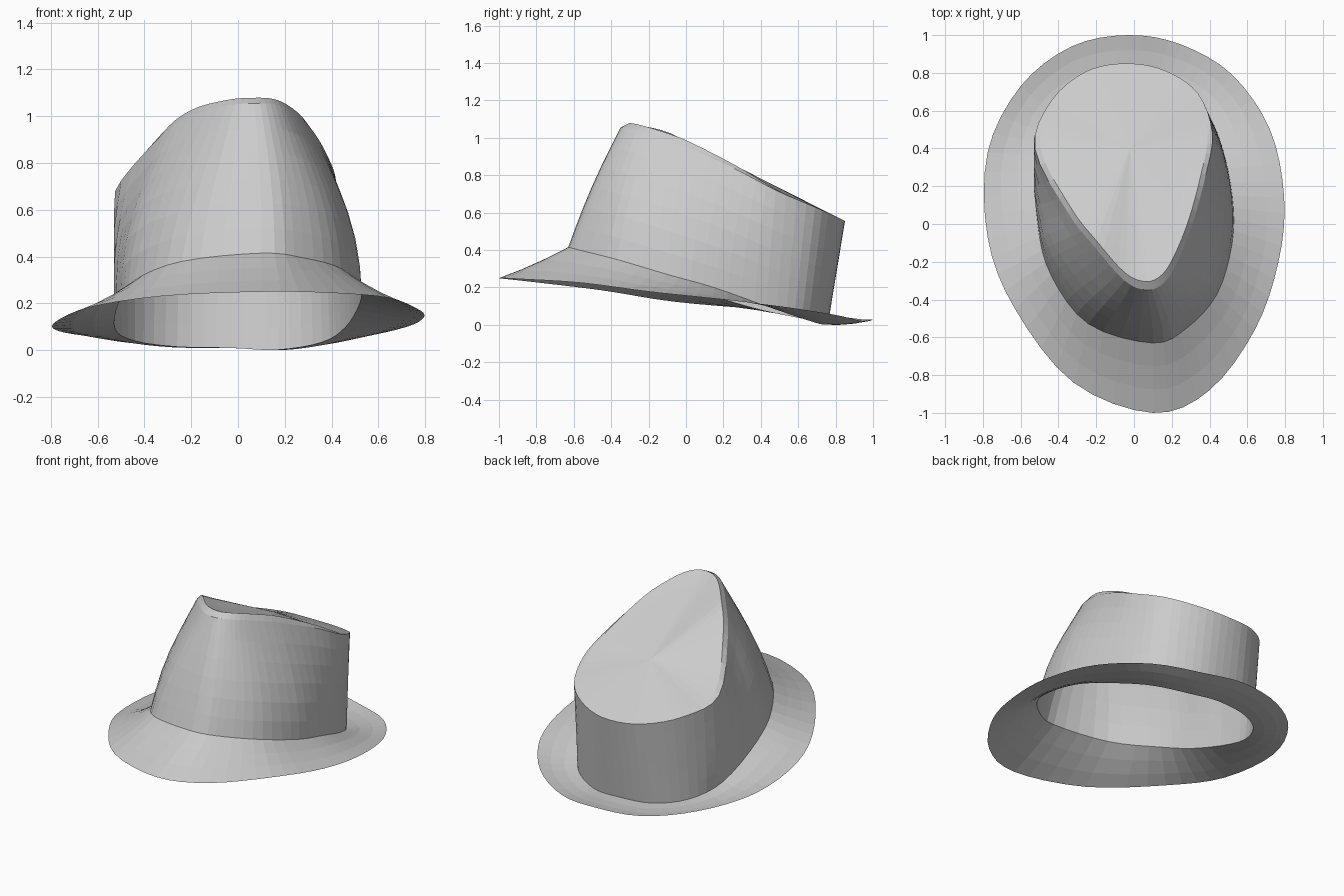
import bpy, math
from mathutils import Vector as V

if "Cube" in bpy.data.objects:
    bpy.data.objects.remove(bpy.data.objects["Cube"])

# Guide loops, counter-clockwise from the front, matched station by station
BRIM = [(.1, -1, .25), (.4, -.88, .245), (.64, -.56, .225), (.765, -.2, .178), (.795, .14, .142),
        (.72, .5, .1), (.52, .79, .055), (.25, .95, .02), (-.03, 1, .03), (-.33, .94, .03),
        (-.6, .73, .055), (-.775, .38, .085), (-.775, -.07, .125), (-.63, -.45, .185), (-.32, -.84, .232)]
BASE = [(.1, -.63, .415), (.28, -.55, .395), (.44, -.37, .35), (.52, -.1, .27), (.52, .15, .2),
        (.46, .43, .1), (.36, .62, .035), (.17, .73, .002), (-.03, .76, .01), (-.26, .725, .015),
        (-.44, .59, .04), (-.525, .36, .09), (-.51, 0, .2), (-.44, -.27, .3), (-.24, -.53, .38)]
RIM = [(.07, -.35, 1.055), (.16, -.31, 1.05), (.23, -.2, 1.02), (.31, 0, .95), (.38, .26, .835),
       (.415, .48, .72), (.34, .69, .63), (.17, .81, .575), (-.03, .85, .555), (-.25, .81, .57),
       (-.44, .65, .61), (-.525, .4, .68), (-.35, .06, .895), (-.21, -.12, 1.0), (-.05, -.3, 1.045)]
CAP_CENTRE = V((-.02, .4, .782))


def smooth_loop(pts, sub=4):
    """Closed Catmull-Rom curve through the guide points."""
    out, n = [], len(pts)
    for i in range(n):
        a, b, c, d = (V(pts[(i + k) % n]) for k in (-1, 0, 1, 2))
        for j in range(sub):
            t = j / sub
            out.append(.5 * (2 * b + (c - a) * t + (2 * a - 5 * b + 4 * c - d) * t * t
                             + (3 * b - a - 3 * c + d) * t ** 3))
    return out


def loft(name, rings, tip=None):
    n = len(rings[0])
    verts = [v for r in rings for v in r]
    faces = [(k * n + i, k * n + (i + 1) % n, (k + 1) * n + (i + 1) % n, (k + 1) * n + i)
             for k in range(len(rings) - 1) for i in range(n)]
    if tip is not None:
        last = (len(rings) - 1) * n
        faces += [(last + i, last + (i + 1) % n, len(verts)) for i in range(n)]
        verts.append(tip)
    mesh = bpy.data.meshes.new(name)
    mesh.from_pydata(verts, [], faces)
    obj = bpy.data.objects.new(name, mesh)
    bpy.context.collection.objects.link(obj)


def front_weight(v):
    return max(0, min(1, (.55 - v.y) / .6))


def wall_ring(s):
    """Ring up the crown wall, bulging a little toward the front and sides."""
    ring = []
    for a, b in zip(base, rim):
        p = a.lerp(b, s)
        bulge = front_weight(p) * math.sin(math.pi * s)
        p.x = max(p.x * (1 + .11 * bulge), -.53)
        p.y -= .015 * bulge
        ring.append(p)
    return ring


def cap_ring(t, lift):
    return [v.lerp(CAP_CENTRE, t) + V((0, 0, lift * front_weight(v))) for v in rim]


brim, base, rim = smooth_loop(BRIM), smooth_loop(BASE), smooth_loop(RIM)

# Flared brim, slightly dished between its edge and the crown
loft("brim", [[a.lerp(b, s) - V((0, 0, .008 * math.sin(math.pi * s))) for a, b in zip(brim, base)]
              for s in (0, 1 / 3, 2 / 3, 1)])

# Leaning crown wall, open below
loft("crown_wall", [wall_ring(k / 6) for k in range(7)])

# Pinched, sloping top with a bevelled rim
loft("crown_top", [rim, cap_ring(.06, .04), cap_ring(.22, .03), cap_ring(.6, .015)], CAP_CENTRE)
